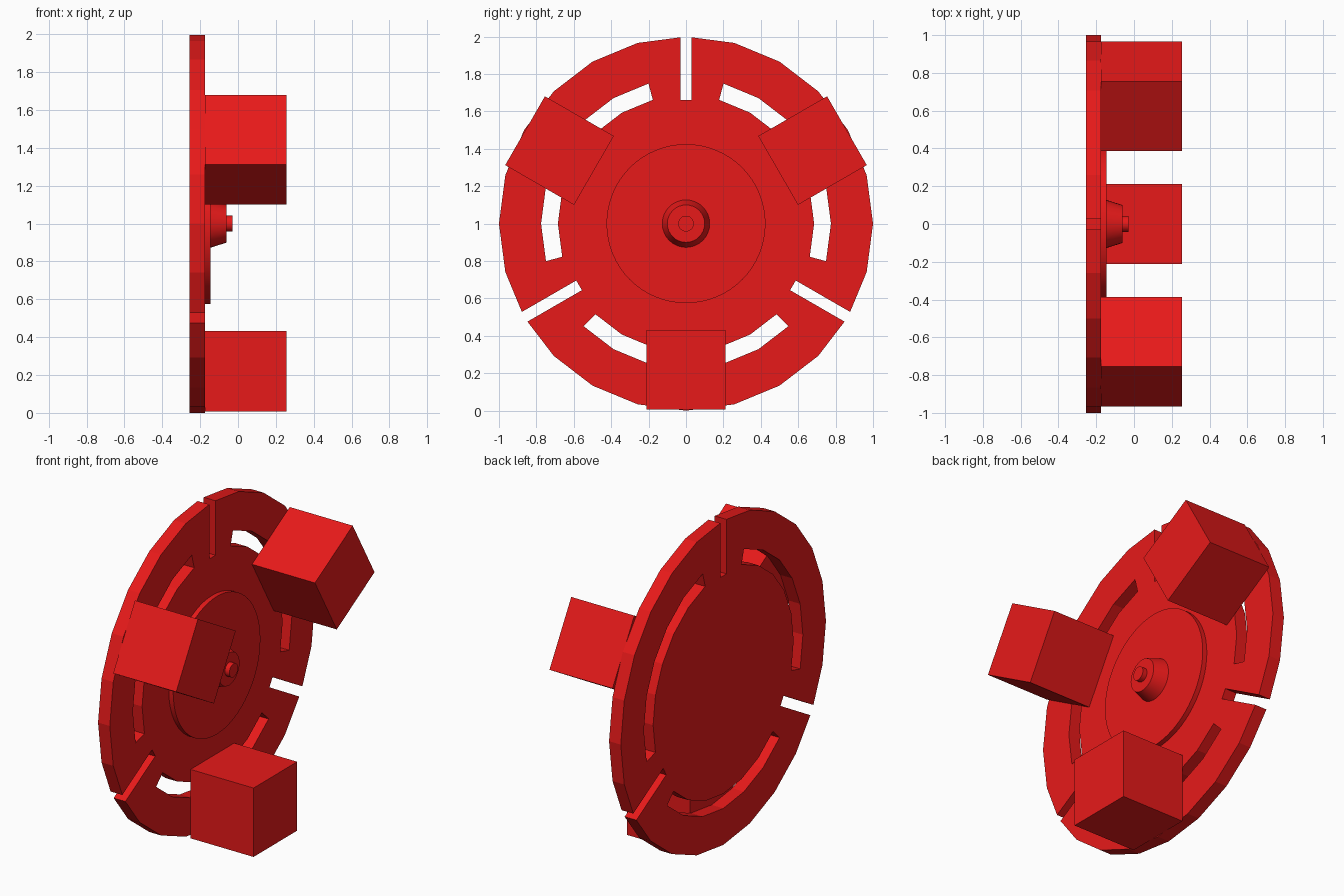
import bpy
from math import radians, sin, cos, tan
from mathutils import Matrix, Vector

if "Cube" in bpy.data.objects:
    bpy.data.objects.remove(bpy.data.objects["Cube"])

red = bpy.data.materials.new("red")
red.diffuse_color = (0.8, 0.01, 0.01, 1)
red.use_nodes = True
red.node_tree.nodes["Principled BSDF"].inputs["Base Color"].default_value = red.diffuse_color

BACK, FACE = -0.255, -0.175       # disc thickness along x
CENTRE_Z = 1.0
SLOTS = (90, 210, 330)            # open radial slots
BLOCKS = (30, 150, 270)           # blocks, centred over the arc windows


def polar(r, deg, t=0.0):
    """Point at radius r and sideways offset t in the disc plane."""
    a = radians(deg)
    return (r * cos(a) - t * sin(a), r * sin(a) + t * cos(a))


def finish(obj, name):
    obj.name = obj.data.name = name
    obj.data.materials.clear()
    obj.data.materials.append(red)


def round_part(name, r1, r2, x1, x2, sides):
    """Cylinder or cone along x on the disc axis."""
    bpy.ops.mesh.primitive_cone_add(vertices=sides, radius1=r1, radius2=r2, depth=x2 - x1,
                                    location=((x1 + x2) / 2, 0, CENTRE_Z),
                                    rotation=(radians(90), 0, radians(90)))
    obj = bpy.context.object
    finish(obj, name)
    bpy.ops.object.shade_smooth_by_angle(angle=radians(25))


# Slotted disc: 24-sided outline with three radial slots and three arc windows
outline = []
half, slot_r = 0.03, 0.66
rim = 1 - half * tan(radians(7.5))
for deg in range(0, 360, 15):
    if deg in SLOTS:
        outline += [polar(rim, deg, -half), polar(slot_r, deg, -half),
                    polar(slot_r, deg, half), polar(rim, deg, half)]
    else:
        outline.append(polar(1, deg))
loops = [outline]
for mid in BLOCKS:
    arc = range(mid - 45, mid + 46, 15)
    loops.append([polar(0.775, d) for d in arc] + [polar(0.685, d) for d in reversed(arc)])

curve = bpy.data.curves.new("slotted_disc", 'CURVE')
curve.dimensions = '2D'
curve.fill_mode = 'BOTH'
curve.extrude = (FACE - BACK) / 2
for pts in loops:
    spline = curve.splines.new('POLY')
    spline.points.add(len(pts) - 1)
    for p, (u, v) in zip(spline.points, pts):
        p.co = (u, v, 0, 1)
    spline.use_cyclic_u = True
disc = bpy.data.objects.new("slotted_disc", curve)
bpy.context.collection.objects.link(disc)
disc.location = ((BACK + FACE) / 2, 0, CENTRE_Z)
disc.rotation_euler = (radians(90), 0, radians(90))
bpy.context.view_layer.objects.active = disc
disc.select_set(True)
bpy.ops.object.convert(target='MESH')
disc = bpy.context.object
finish(disc, "slotted_disc")
bpy.ops.object.shade_flat()

# Raised centre plate, tapered hub and pin
round_part("centre_plate", 0.425, 0.425, FACE, -0.145, 64)
round_part("hub", 0.127, 0.1, -0.145, -0.06, 32)
round_part("pin", 0.042, 0.042, -0.06, -0.03, 24)

# Three blocks around the rim
depth = 0.255 - FACE
for i, deg in enumerate(BLOCKS):
    y, z = polar(0.781, deg)
    bpy.ops.mesh.primitive_cube_add(size=1, location=(FACE + depth / 2, y, CENTRE_Z + z),
                                    rotation=(radians(deg), 0, 0))
    block = bpy.context.object
    block.scale = (depth, 0.425, 0.425)
    finish(block, f"block_{i + 1}")
